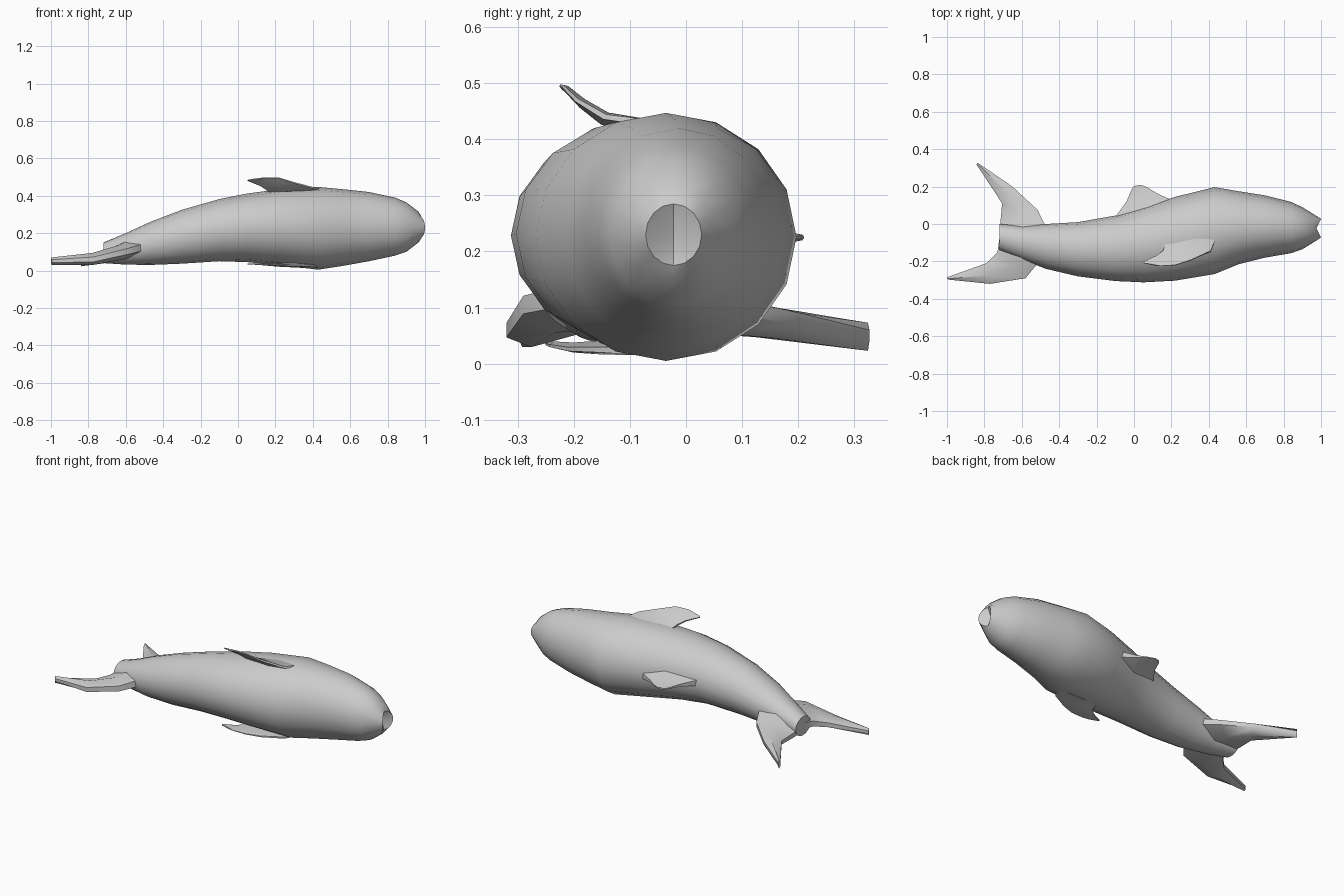
import bpy, bmesh, math
from mathutils import Vector


def loft(name, rings, nose=None, angle=50):
    """Skin a list of equal-length point rings, cap the ends."""
    bm = bmesh.new()
    vr = [[bm.verts.new(p) for p in r] for r in rings]
    n = len(vr[0])
    for a, b in zip(vr, vr[1:]):
        for i in range(n):
            j = (i + 1) % n
            bm.faces.new((a[i], a[j], b[j], b[i]))
    bm.faces.new(vr[0])
    if nose:
        c = bm.verts.new(nose)
        for i in range(n):
            bm.faces.new((vr[-1][i], vr[-1][(i + 1) % n], c))
    else:
        bm.faces.new(vr[-1])
    bmesh.ops.recalc_face_normals(bm, faces=bm.faces)
    me = bpy.data.meshes.new(name)
    bm.to_mesh(me)
    bm.free()
    ob = bpy.data.objects.new(name, me)
    bpy.context.collection.objects.link(ob)
    bpy.ops.object.select_all(action='DESELECT')
    ob.select_set(True)
    bpy.context.view_layer.objects.active = ob
    bpy.ops.object.shade_smooth_by_angle(angle=math.radians(angle))
    return ob


def fin(name, sections, axis=(0, 0, 1)):
    """Blade lofted through (leading point, trailing point, thickness)."""
    ax = Vector(axis).normalized()
    rings = []
    for lead, trail, th in sections:
        a, b = Vector(lead), Vector(trail)
        m = a.lerp(b, 0.4)
        e, h = ax * th * 0.2, ax * th * 0.5
        rings.append([a + e, m + h, b + e, b - e, m - h, a - e])
    return loft(name, rings)


# body lying on its side: x, y low, y high, z low, z high
stations = [
    (-0.72, -0.14, 0.00, 0.04, 0.15),
    (-0.60, -0.19, -0.01, 0.032, 0.20),
    (-0.47, -0.24, 0.00, 0.03, 0.26),
    (-0.30, -0.28, 0.01, 0.037, 0.325),
    (-0.10, -0.305, 0.045, 0.05, 0.382),
    (0.05, -0.312, 0.09, 0.045, 0.412),
    (0.22, -0.303, 0.145, 0.028, 0.435),
    (0.43, -0.268, 0.197, 0.005, 0.447),
    (0.56, -0.215, 0.175, 0.025, 0.435),
    (0.70, -0.18, 0.153, 0.05, 0.42),
    (0.84, -0.156, 0.118, 0.08, 0.39),
    (0.90, -0.135, 0.09, 0.10, 0.365),
    (0.965, -0.095, 0.05, 0.15, 0.315),
]
N = 16
rings = []
for x, y0, y1, z0, z1 in stations:
    rings.append([(x, (y0 + y1) / 2 + (y1 - y0) / 2 * math.cos(2 * math.pi * i / N),
                   (z0 + z1) / 2 + (z1 - z0) / 2 * math.sin(2 * math.pi * i / N))
                  for i in range(N)])
# lips: jaw tips stand forward of the mouth slit
rings.append([(0.975 + 0.025 * abs(math.cos(2 * math.pi * i / N)),
               -0.022 + 0.05 * math.cos(2 * math.pi * i / N),
               0.23 + 0.055 * math.sin(2 * math.pi * i / N)) for i in range(N)])
loft("body", rings, nose=(0.955, -0.022, 0.23))

# tail lobes
fin("tail_lobe_upper", [
    ((-0.46, -0.04, 0.14), (-0.72, -0.10, 0.09), 0.10),
    ((-0.515, 0.075, 0.105), (-0.715, 0.0, 0.07), 0.07),
    ((-0.65, 0.20, 0.08), (-0.705, 0.11, 0.06), 0.055),
    ((-0.835, 0.327, 0.05), (-0.843, 0.32, 0.045), 0.05)])
fin("tail_lobe_lower", [
    ((-0.49, -0.18, 0.13), (-0.72, -0.08, 0.09), 0.10),
    ((-0.58, -0.29, 0.105), (-0.73, -0.15, 0.08), 0.08),
    ((-0.77, -0.32, 0.06), (-0.79, -0.21, 0.065), 0.065),
    ((-0.995, -0.297, 0.05), (-1.0, -0.285, 0.05), 0.04)])

# fin along the back
fin("dorsal_fin", [
    ((0.22, 0.12, 0.225), (-0.12, 0.01, 0.225), 0.10),
    ((0.12, 0.165, 0.225), (-0.04, 0.12, 0.225), 0.035),
    ((0.07, 0.197, 0.225), (-0.01, 0.19, 0.225), 0.015),
    ((0.035, 0.21, 0.225), (0.0, 0.203, 0.225), 0.01)])

# side fins: one flares up, the other is folded against the underside
fin("side_fin_upper", [
    ((0.44, -0.07, 0.43), (0.17, -0.10, 0.415), 0.03),
    ((0.41, -0.145, 0.44), (0.155, -0.145, 0.432), 0.025),
    ((0.30, -0.195, 0.47), (0.12, -0.17, 0.455), 0.018),
    ((0.22, -0.22, 0.495), (0.05, -0.203, 0.482), 0.012),
    ((0.14, -0.225, 0.496), (0.055, -0.21, 0.485), 0.008)], (0, 0.5, 0.85))
fin("side_fin_lower", [
    ((0.44, -0.07, 0.02), (0.17, -0.10, 0.045), 0.03),
    ((0.41, -0.15, 0.025), (0.155, -0.15, 0.035), 0.025),
    ((0.30, -0.21, 0.026), (0.12, -0.185, 0.033), 0.018),
    ((0.22, -0.243, 0.032), (0.05, -0.22, 0.036), 0.012),
    ((0.14, -0.25, 0.035), (0.055, -0.23, 0.037), 0.008)])
